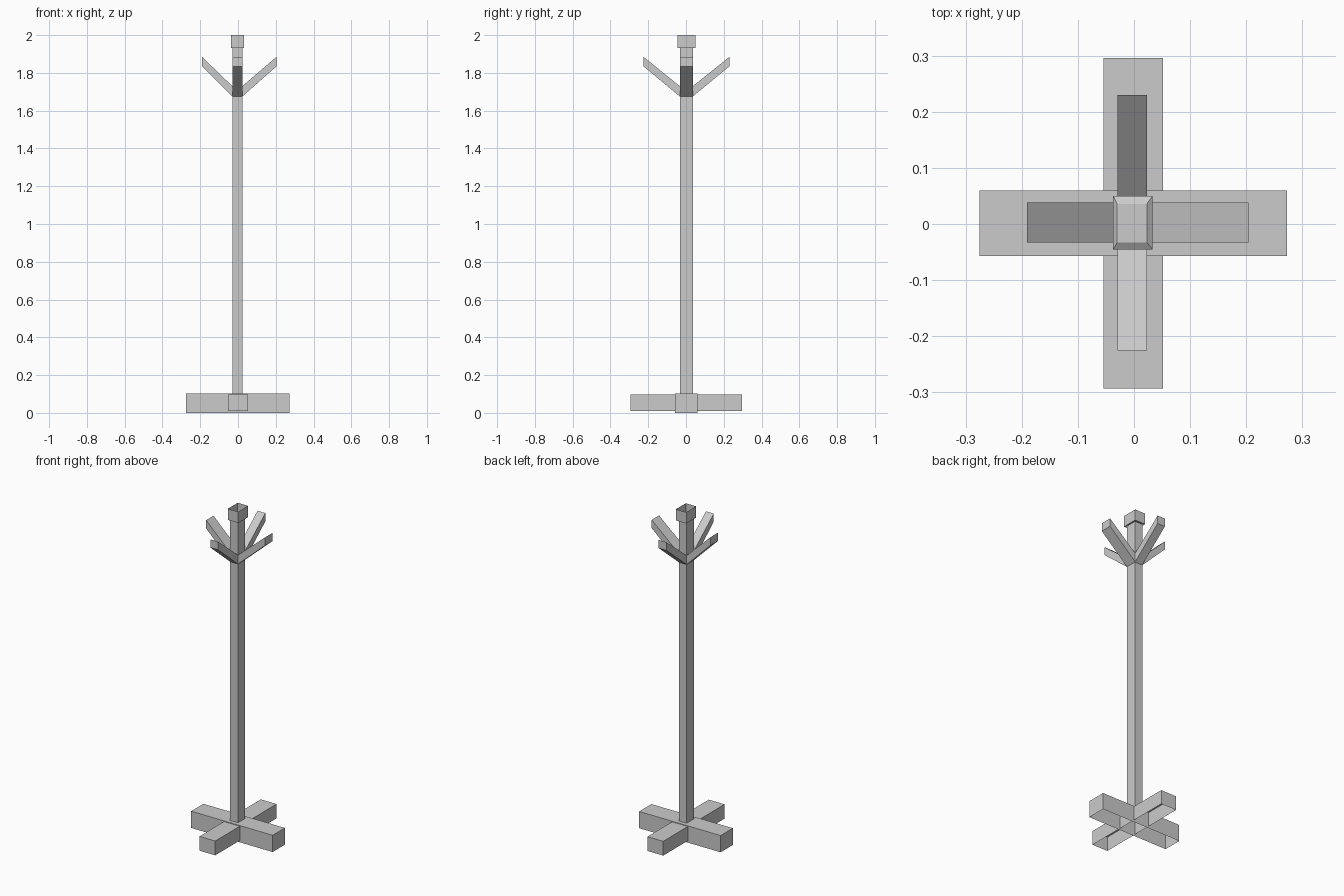
import bpy, bmesh

if "Cube" in bpy.data.objects:
    bpy.data.objects.remove(bpy.data.objects["Cube"])

grey = bpy.data.materials.new("plain grey")
grey.diffuse_color = (0.6, 0.6, 0.6, 1)
grey.use_nodes = True
grey.node_tree.nodes["Principled BSDF"].inputs["Base Color"].default_value = grey.diffuse_color


def rect(x0, x1, y0, y1, z):
    return [(x0, y0, z), (x1, y0, z), (x1, y1, z), (x0, y1, z)]


def loft(name, rings, start=False, end=False):
    """Skin a stack of four-point rings, closing either end if wanted."""
    bm = bmesh.new()
    loops = [[bm.verts.new(p) for p in ring] for ring in rings]
    for a, b in zip(loops, loops[1:]):
        for i in range(4):
            j = (i + 1) % 4
            bm.faces.new((a[i], a[j], b[j], b[i]))
    if start:
        bm.faces.new(loops[0][::-1])
    if end:
        bm.faces.new(loops[-1])
    bmesh.ops.recalc_face_normals(bm, faces=bm.faces)
    mesh = bpy.data.meshes.new(name)
    bm.to_mesh(mesh)
    bm.free()
    mesh.materials.append(grey)
    obj = bpy.data.objects.new(name, mesh)
    bpy.context.collection.objects.link(obj)
    return obj


POST = (-0.03, 0.023, -0.033, 0.036)
CAP = (-0.037, 0.033, -0.045, 0.05)

# Crossed feet, hollow underneath
for name, box, z0, z1 in (
        ("foot_side_to_side", (-0.275, 0.273, -0.057, 0.06), 0.0, 0.102),
        ("foot_front_to_back", (-0.054, 0.052, -0.293, 0.296), 0.011, 0.098)):
    loft(name, [rect(*box, z0), rect(*box, z1)], end=True)

# Upright post
loft("post", [rect(*POST, 0.095), rect(*POST, 1.935)])

# Open-topped cap with a slightly raised floor
loft("cap", [rect(*CAP, 2.0), rect(*CAP, 1.932), rect(*POST, 1.94)], end=True)


# Four slanting hooks with upright ends
def hook(name, axis, root, tip, w0, w1):
    rings = []
    for d, low, high in ((root, 1.675, 1.73), (tip, 1.835, 1.885)):
        ring = [(d, w0, low), (d, w1, low), (d, w1, high), (d, w0, high)]
        rings.append([p if axis == "x" else (p[1], p[0], p[2]) for p in ring])
    loft(name, rings, end=True)


hook("hook_right", "x", 0.023, 0.204, -0.033, 0.038)
hook("hook_left", "x", -0.03, -0.191, -0.033, 0.038)
hook("hook_back", "y", 0.036, 0.23, -0.029, 0.023)
hook("hook_front", "y", -0.033, -0.225, -0.029, 0.023)
